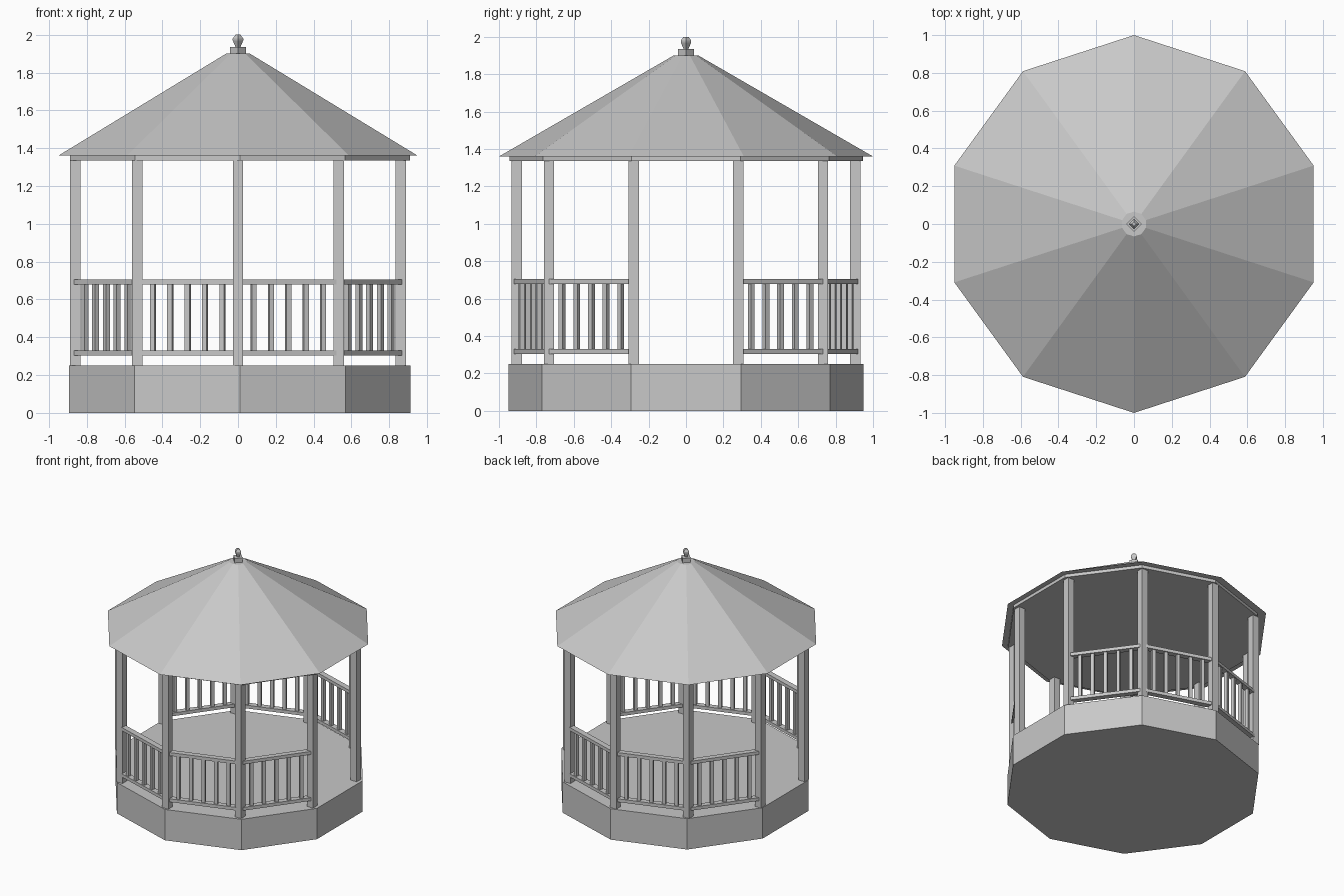
import bpy, bmesh, math
from mathutils import Matrix, Vector

SIDES = 10
POST_R = 0.905

cube = bpy.data.objects.get("Cube")
if cube:
    bpy.data.objects.remove(cube)

grey = bpy.data.materials.new("plain_grey")
grey.use_nodes = True
colour = (0.58, 0.58, 0.58, 1)
grey.diffuse_color = colour
grey.node_tree.nodes["Principled BSDF"].inputs["Base Color"].default_value = colour


def finish(name, bm):
    bmesh.ops.recalc_face_normals(bm, faces=bm.faces)
    mesh = bpy.data.meshes.new(name)
    bm.to_mesh(mesh)
    bm.free()
    mesh.materials.append(grey)
    obj = bpy.data.objects.new(name, mesh)
    bpy.context.collection.objects.link(obj)
    return obj


def corner(k, radius, z=0):
    a = math.pi / 2 + math.tau * k / SIDES
    return Vector((radius * math.cos(a), radius * math.sin(a), z))


def lathe(name, profile, sides, x=0):
    """Stack flat-sided rings of (radius, height) with a corner on +y."""
    bm = bmesh.new()
    rings = []
    for r, z in profile:
        angles = [math.pi / 2 + math.tau * k / sides for k in range(sides)]
        rings.append([bm.verts.new((x + r * math.cos(a), r * math.sin(a), z)) for a in angles])
    for low, high in zip(rings, rings[1:]):
        for k in range(sides):
            n = (k + 1) % sides
            bm.faces.new((low[k], low[n], high[n], high[k]))
    bm.faces.new(rings[0][::-1])
    bm.faces.new(rings[-1])
    return finish(name, bm)


def add_box(bm, centre, size, angle=0):
    matrix = (Matrix.Translation(centre) @ Matrix.Rotation(angle, 4, 'Z')
              @ Matrix.Diagonal((*size, 1)))
    bmesh.ops.create_cube(bm, size=1, matrix=matrix)


# Floor platform, ceiling slab and roof
lathe("floor_platform", [(0.95, 0), (0.95, 0.25)], SIDES, 0.01)
lathe("ceiling_slab", [(0.945, 1.335), (0.945, 1.36)], SIDES, 0.01)
lathe("roof", [(1.0, 1.36), (0.066, 1.9)], SIDES)

# Finial: square block and faceted knob
lathe("finial_block", [(0.042, 1.9), (0.042, 1.935)], 4)
lathe("finial_knob", [(0.013, 1.935), (0.028, 1.97), (0.028, 1.98), (0.013, 2.0)], 4)

# Posts
bm = bmesh.new()
for k in range(SIDES):
    add_box(bm, corner(k, POST_R, 0.7925), (0.055, 0.055, 1.085))
finish("posts", bm)

# Railings, leaving the two side bays open as entrances
rails, balusters = bmesh.new(), bmesh.new()
for k in range(SIDES):
    start, end = corner(k, POST_R), corner(k + 1, POST_R)
    middle, along = (start + end) / 2, end - start
    if abs(middle.y) < 0.1:
        continue
    angle = math.atan2(along.y, along.x)
    for z in (0.317, 0.692):
        add_box(rails, middle + Vector((0, 0, z)), (along.length, 0.045, 0.026), angle)
    for i in range(-2, 3):
        spot = middle + along * (0.173 * i)
        add_box(balusters, spot + Vector((0, 0, 0.505)), (0.026, 0.026, 0.36), angle)
finish("rails", rails)
finish("balusters", balusters)
